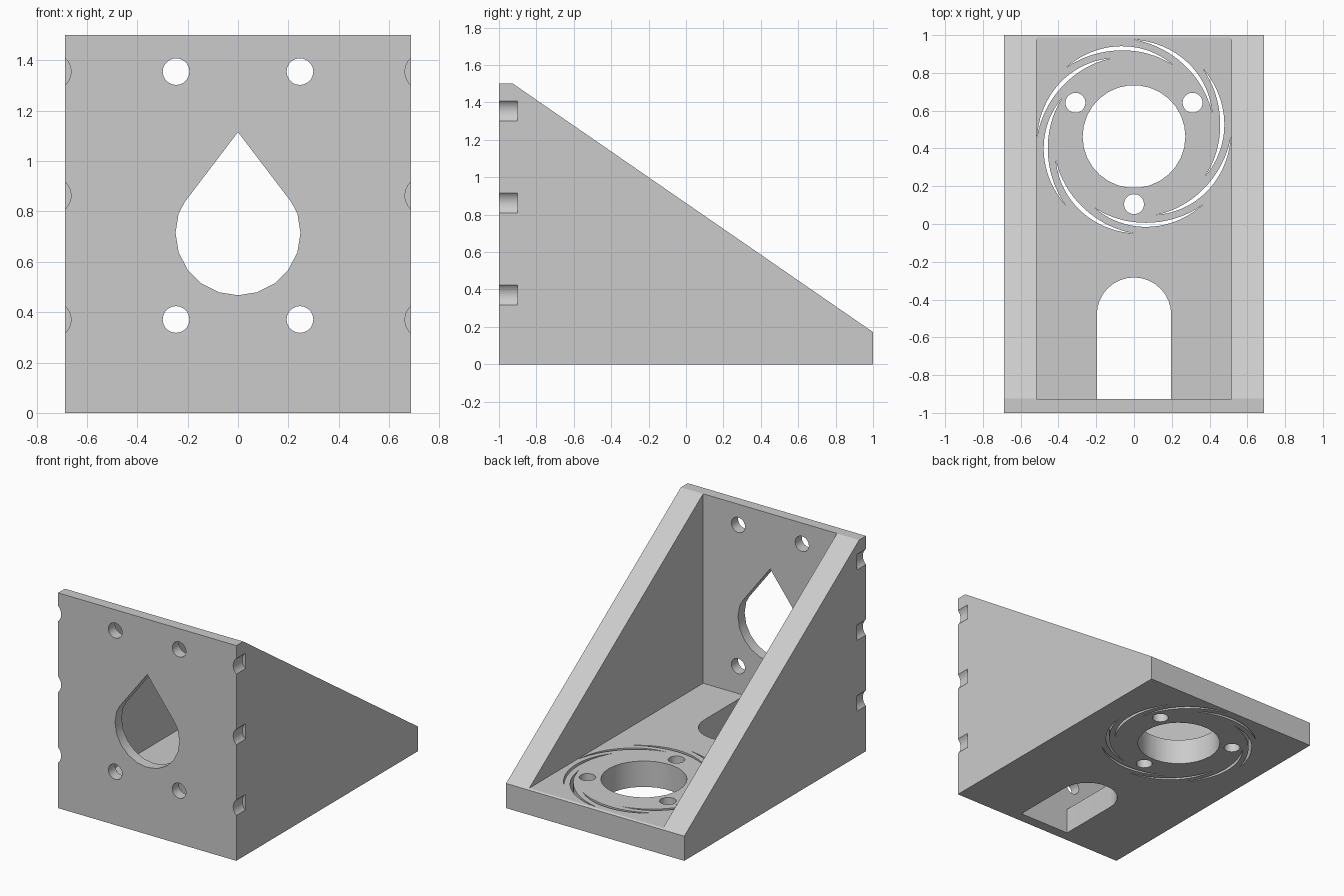
import bpy, bmesh
from math import sin, cos, pi, radians
from mathutils import Vector

cube = bpy.data.objects.get("Cube")
if cube:
    bpy.data.objects.remove(cube, do_unlink=True)

W, WALL_IN = 0.687, 0.516       # half width outside and inside the walls
PLATE_Y, BASE_Z = -0.926, 0.18  # inner face of front plate, top of base
HUB_Y = 0.463                   # centre of the round base opening

grey = bpy.data.materials.new("plain grey")
grey.use_nodes = True
colour = (0.6, 0.6, 0.6, 1)
grey.diffuse_color = colour
grey.node_tree.nodes["Principled BSDF"].inputs["Base Color"].default_value = colour


def prism(name, outlines, axis, lo, hi):
    """Extrude 2D outlines along the axis from lo to hi."""
    bm = bmesh.new()
    for pts in outlines:
        def ring(d):
            verts = []
            for p in pts:
                co = list(p)
                co.insert("xyz".index(axis), d)
                verts.append(bm.verts.new(Vector(co)))
            return verts
        a, b = ring(lo), ring(hi)
        bm.faces.new(a)
        bm.faces.new(b)
        for i in range(len(a)):
            j = (i + 1) % len(a)
            bm.faces.new((a[i], a[j], b[j], b[i]))
    bmesh.ops.recalc_face_normals(bm, faces=bm.faces[:])
    mesh = bpy.data.meshes.new(name)
    bm.to_mesh(mesh)
    bm.free()
    mesh.materials.append(grey)
    obj = bpy.data.objects.new(name, mesh)
    bpy.context.collection.objects.link(obj)
    return obj


def arc(cx, cy, r, start=0, end=360, steps=20):
    n = steps if end - start == 360 else steps + 1
    angles = [radians(start + (end - start) * i / steps) for i in range(n)]
    return [(cx + r * cos(a), cy + r * sin(a)) for a in angles]


def slit(start):
    """Thin crescent that spirals inwards and tapers at both ends."""
    outer, inner = [], []
    n = 20
    for i in range(n + 1):
        t = i / n
        a = radians(start - 74 * t)
        mid, half = 0.513 - 0.082 * t, 0.011 * sin(pi * t)
        outer.append(((mid + half) * cos(a), HUB_Y + (mid + half) * sin(a)))
        if 0 < i < n:
            inner.append(((mid - half) * cos(a), HUB_Y + (mid - half) * sin(a)))
    return outer + inner[::-1]


# Solid wedge
bracket = prism("bracket", [[(-1, 0), (1, 0), (1, 0.172), (-0.925, 1.5), (-1, 1.5)]],
                "x", -W, W)

# Space between the walls
cavity = prism("cavity_cutter",
               [[(PLATE_Y, BASE_Z), (1.2, BASE_Z), (1.2, 2), (PLATE_Y, 2)]],
               "x", -WALL_IN, WALL_IN)

# Front plate: teardrop opening and four screw holes
teardrop = arc(0, 0.715, 0.248, -198, 18, 12) + [(0.211, 0.838), (0, 1.115), (-0.211, 0.838)]
screws = [arc(x, z, 0.053) for x in (-0.246, 0.246) for z in (0.371, 1.355)]
front_holes = prism("front_hole_cutter", [teardrop] + screws, "y", -1.1, -0.8)

# Round notches along both outer front edges
notches = [arc(s * 0.736, z, 0.073, steps=32) for s in (-1, 1) for z in (0.37, 0.863, 1.355)]
edge_notches = prism("edge_notch_cutter", notches, "y", -1.1, -0.9)

# Base: hub opening, three bolt holes, arched slot
bolts = [arc(0.358 * cos(radians(a)), HUB_Y + 0.358 * sin(radians(a)), 0.053)
         for a in (30, 150, 270)]
slot = [(-0.197, PLATE_Y), (0.197, PLATE_Y)] + arc(0, -0.48, 0.197, 0, 180, 16)
base_holes = prism("base_hole_cutter", [arc(0, HUB_Y, 0.272, steps=30), slot] + bolts,
                   "z", -0.1, 0.3)

# Eight spiral slits around the hub
slits = prism("spiral_slit_cutter", [slit(45 * k) for k in range(8)], "z", -0.1, 0.3)

# Cut everything out of the wedge, then discard the cutters
bpy.ops.object.select_all(action="DESELECT")
bracket.select_set(True)
bpy.context.view_layer.objects.active = bracket
for cutter in (cavity, front_holes, edge_notches, base_holes, slits):
    cutter.hide_render = True
    mod = bracket.modifiers.new(cutter.name, "BOOLEAN")
    mod.operation, mod.solver, mod.object = "DIFFERENCE", "EXACT", cutter
    mod.use_self = cutter == slits
    bpy.ops.object.modifier_apply(modifier=mod.name)
    bpy.data.objects.remove(cutter, do_unlink=True)

bpy.ops.object.shade_smooth_by_angle(angle=radians(25))
